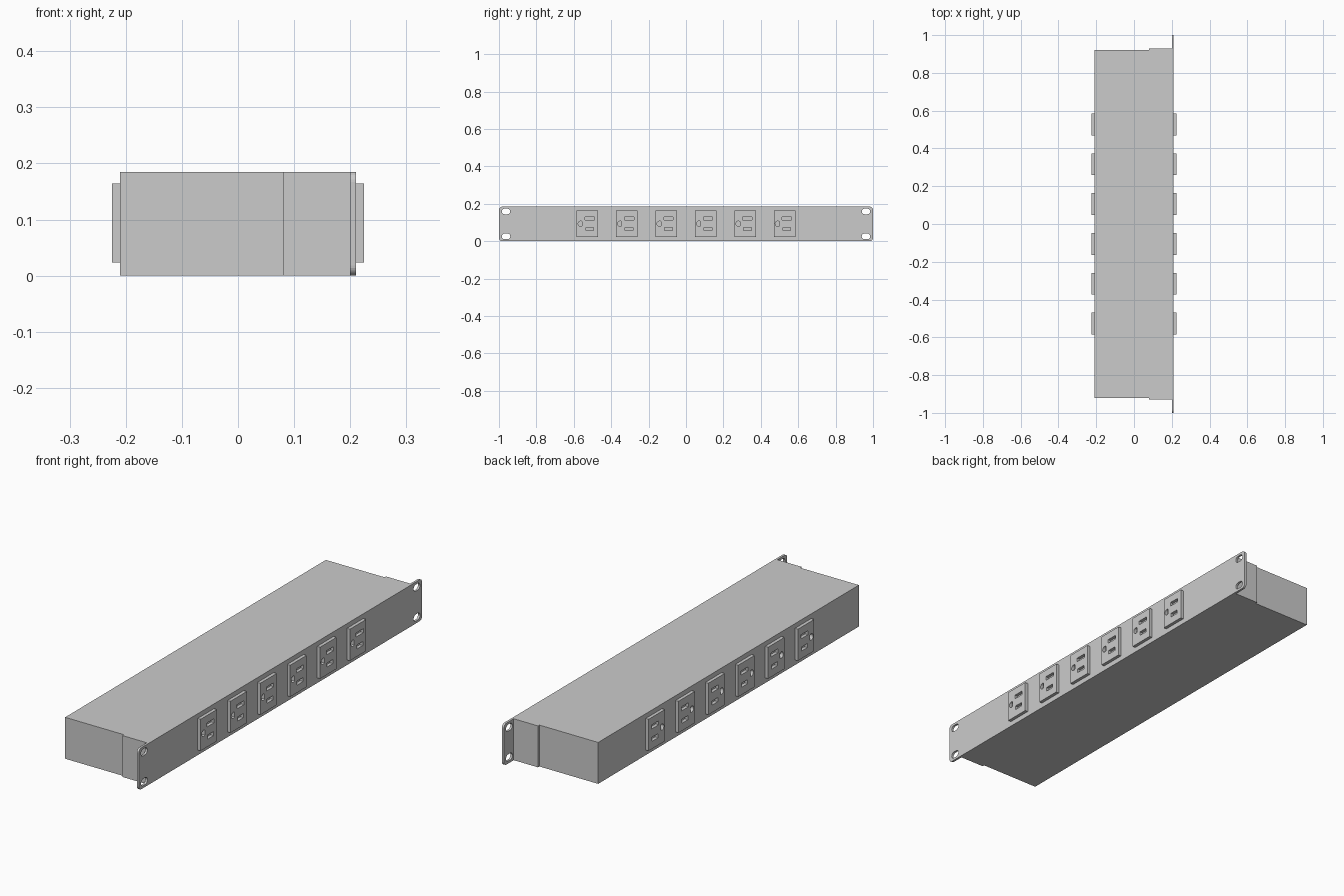
import bpy, bmesh, math

if "Cube" in bpy.data.objects:
    bpy.data.objects.remove(bpy.data.objects["Cube"])


def rounded_rect(cy, cz, w, h, r, seg=6):
    """Outline in the y-z plane with rounded corners."""
    if r == 0:
        return [(cy + a * w / 2, cz + b * h / 2)
                for a, b in ((1, 1), (-1, 1), (-1, -1), (1, -1))]
    pts = []
    for i, (a, b) in enumerate(((1, 1), (-1, 1), (-1, -1), (1, -1))):
        for k in range(seg + 1):
            t = math.radians(90 * (i + k / seg))
            p = (cy + a * (w / 2 - r) + r * math.cos(t),
                 cz + b * (h / 2 - r) + r * math.sin(t))
            if not pts or math.dist(p, pts[-1]) > 1e-5:
                pts.append(p)
    if math.dist(pts[0], pts[-1]) < 1e-5:
        pts.pop()
    return pts


def d_hole(cy, cz, r, seg=12):
    """Half-round outline with its flat side towards +y."""
    arc = [math.radians(55 + 250 * k / seg) for k in range(seg + 1)]
    return [(cy + r * math.cos(t), cz + r * math.sin(t)) for t in arc]


def slab(name, x0, x1, outline, holes=()):
    """Plate from x0 to x1 with an outline and through holes."""
    bm = bmesh.new()
    for loop in [outline, *holes]:
        vs = [bm.verts.new((x0, y, z)) for y, z in loop]
        for i, v in enumerate(vs):
            bm.edges.new((v, vs[i - 1]))
    bmesh.ops.triangle_fill(bm, edges=bm.edges[:], use_beauty=True,
                            use_dissolve=False, normal=(1, 0, 0))
    ext = bmesh.ops.extrude_face_region(bm, geom=bm.faces[:], use_keep_orig=True)
    moved = [g for g in ext["geom"] if isinstance(g, bmesh.types.BMVert)]
    bmesh.ops.translate(bm, verts=moved, vec=(x1 - x0, 0, 0))
    bmesh.ops.recalc_face_normals(bm, faces=bm.faces[:])
    mesh = bpy.data.meshes.new(name)
    bm.to_mesh(mesh)
    bm.free()
    obj = bpy.data.objects.new(name, mesh)
    bpy.context.collection.objects.link(obj)
    return obj


H = 0.185
MID = H / 2

# Long housing
slab("housing", -0.21, 0.2, rounded_rect(0, MID, 1.84, H, 0))

# Front panel with rounded ears and oblong mounting holes
ear_holes = [rounded_rect(sy * 0.962, z, 0.045, 0.03, 0.015)
             for sy in (-1, 1) for z in (0.026, 0.159)]
slab("front_panel", 0.2, 0.21, rounded_rect(0, MID, 2.0, H, 0.018), ear_holes)

# Bracket arms folded back along each end
for side, s in (("left", -1), ("right", 1)):
    slab(f"bracket_arm_{side}", 0.08, 0.205,
         rounded_rect(s * 0.923, MID, 0.014, H, 0))

# Six sockets on the front and six on the back
for i in range(6):
    y = (i - 2.5) * 0.2107
    outline = rounded_rect(y, MID + 0.001, 0.115, 0.141, 0)
    holes = [d_hole(y - 0.036, MID + 0.001, 0.014),
             rounded_rect(y + 0.012, MID + 0.029, 0.05, 0.018, 0),
             rounded_rect(y + 0.012, MID - 0.027, 0.042, 0.018, 0)]
    for face, s in (("front", 1), ("back", -1)):
        slab(f"socket_{face}_{i + 1}", s * 0.207, s * 0.2245, outline, holes)
